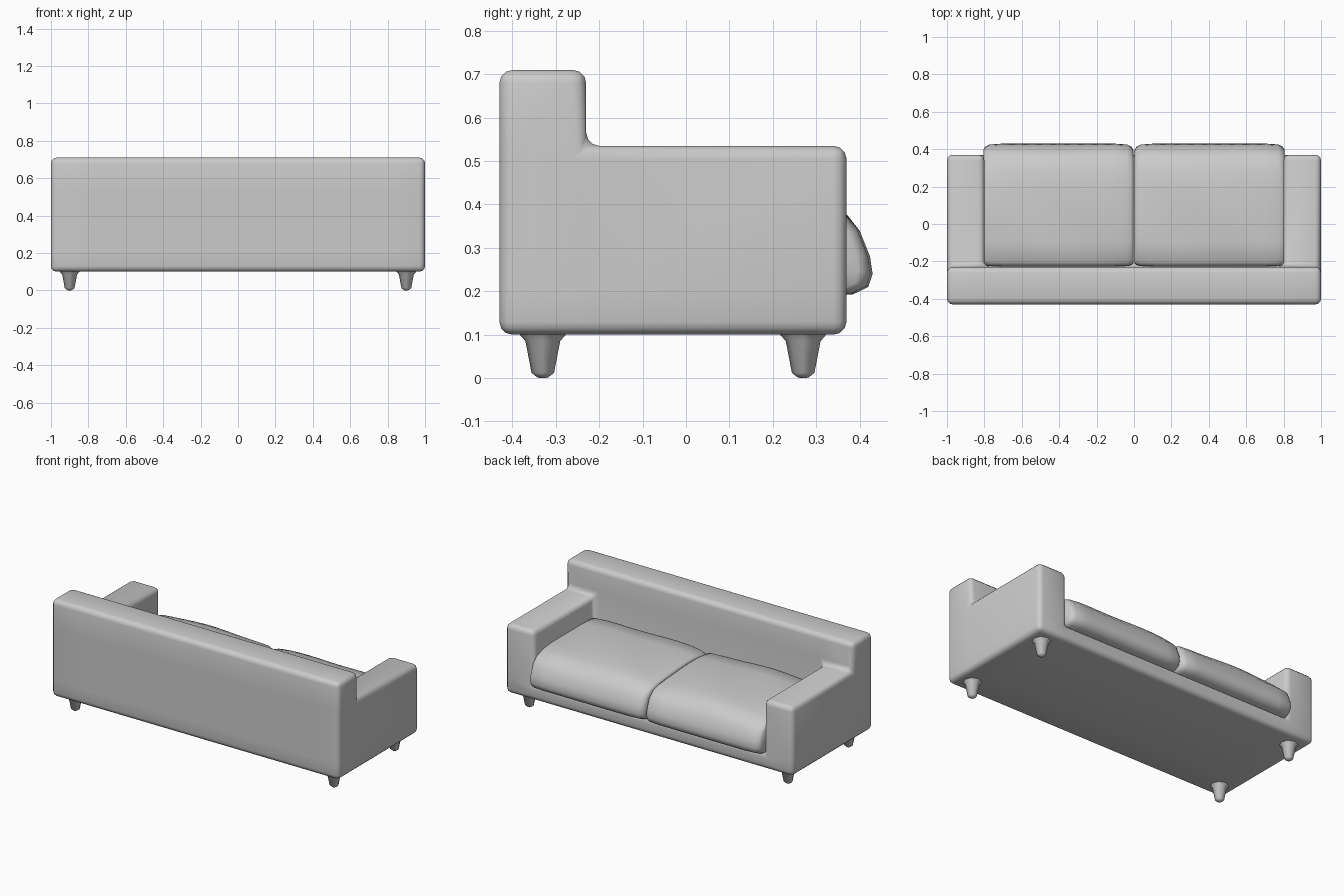
import bpy, bmesh, math

if "Cube" in bpy.data.objects:
    bpy.data.objects.remove(bpy.data.objects["Cube"])


def finish(bm, name, angle=60):
    bmesh.ops.recalc_face_normals(bm, faces=bm.faces)
    mesh = bpy.data.meshes.new(name)
    bm.to_mesh(mesh)
    bm.free()
    ob = bpy.data.objects.new(name, mesh)
    bpy.context.collection.objects.link(ob)
    bpy.ops.object.select_all(action='DESELECT')
    ob.select_set(True)
    bpy.context.view_layer.objects.active = ob
    bpy.ops.object.shade_smooth_by_angle(angle=math.radians(angle))
    return ob


# Frame: base, arms and backrest as one block shape, outer faces only
xs, ys, zs = [-1, -.8, .8, 1], [-.43, -.23, .37], [.1, .2, .535, .71]


def solid(i, j, k):
    if not (0 <= i < 3 and 0 <= j < 2 and 0 <= k < 3):
        return False
    return k == 0 or j == 0 or (k == 1 and i != 1)


bm = bmesh.new()
corners = {}


def corner(i, j, k):
    if (i, j, k) not in corners:
        corners[i, j, k] = bm.verts.new((xs[i], ys[j], zs[k]))
    return corners[i, j, k]


for i in range(3):
    for j in range(2):
        for k in range(3):
            if not solid(i, j, k):
                continue
            for axis in range(3):
                for side in (0, 1):
                    near = [i, j, k]
                    near[axis] += 2 * side - 1
                    if solid(*near):
                        continue
                    quad = []
                    for a, b in ((0, 0), (1, 0), (1, 1), (0, 1)):
                        c = [i, j, k]
                        c[axis] += side
                        c[(axis + 1) % 3] += a
                        c[(axis + 2) % 3] += b
                        quad.append(corner(*c))
                    bm.faces.new(quad)
bmesh.ops.recalc_face_normals(bm, faces=bm.faces)
sharp = [e for e in bm.edges if e.calc_face_angle(0) > .5]
bmesh.ops.bevel(bm, geom=sharp, offset=.03, segments=3, profile=.5,
                affect='EDGES', clamp_overlap=True)
finish(bm, "sofa_frame")

# Seat cushions: side profile (y, z) lofted across the width
profile = [(-.225, .19), (-.228, .3), (-.226, .395), (-.205, .413), (-.1, .42),
           (0, .422), (.1, .42), (.2, .415), (.29, .405), (.36, .383),
           (.4, .34), (.424, .28), (.43, .24), (.42, .21), (.385, .193)]


def cushion(name, x0, x1, phase):
    bm = bmesh.new()
    stations = [(0, .9), (.012, .95), (.04, .985)]
    stations += [(.04 + .92 * n / 10, 1) for n in range(1, 10)]
    stations += [(1 - t, s) for t, s in stations[2::-1]]
    rings = []
    for t, s in stations:
        ring = []
        for y, z in profile:
            y2 = .1 + (y - .1) * (s if y > .1 else (1 + s) / 2)
            z2 = .3 + (z - .3) * s
            if z > .35:
                z2 += .012 * math.sin(math.pi * t) - .008
                z2 += .004 * math.sin(9 * t + 11 * y + phase)
            ring.append(bm.verts.new((x0 + (x1 - x0) * t, y2, z2)))
        rings.append(ring)
    n = len(profile)
    for a, b in zip(rings, rings[1:]):
        for m in range(n):
            bm.faces.new((a[m], a[(m + 1) % n], b[(m + 1) % n], b[m]))
    bm.faces.new(rings[0])
    bm.faces.new(rings[-1])
    finish(bm, name, 75)


cushion("left_seat_cushion", -.805, -.004, 0)
cushion("right_seat_cushion", .004, .805, 2)

# Feet: short tapered legs with a flared top
leg_profile = [(.06, .108), (.04, .085), (.026, .012), (.012, .001)]


def foot(name, x, y):
    bm = bmesh.new()
    sides = 8
    rings = [[bm.verts.new((x + r * math.cos(2 * math.pi * m / sides),
                            y + r * math.sin(2 * math.pi * m / sides),
                            max(z, 0))) for m in range(sides)]
             for r, z in leg_profile]
    for a, b in zip(rings, rings[1:]):
        for m in range(sides):
            bm.faces.new((a[m], a[(m + 1) % sides], b[(m + 1) % sides], b[m]))
    bm.faces.new(rings[0])
    tip = bm.verts.new((x, y, 0))
    for m in range(sides):
        bm.faces.new((rings[-1][m], rings[-1][(m + 1) % sides], tip))
    finish(bm, name)


for x, side in ((-.9, "left"), (.9, "right")):
    for y, end in ((-.33, "back"), (.27, "seat")):
        foot(f"{side}_{end}_leg", x, y)
